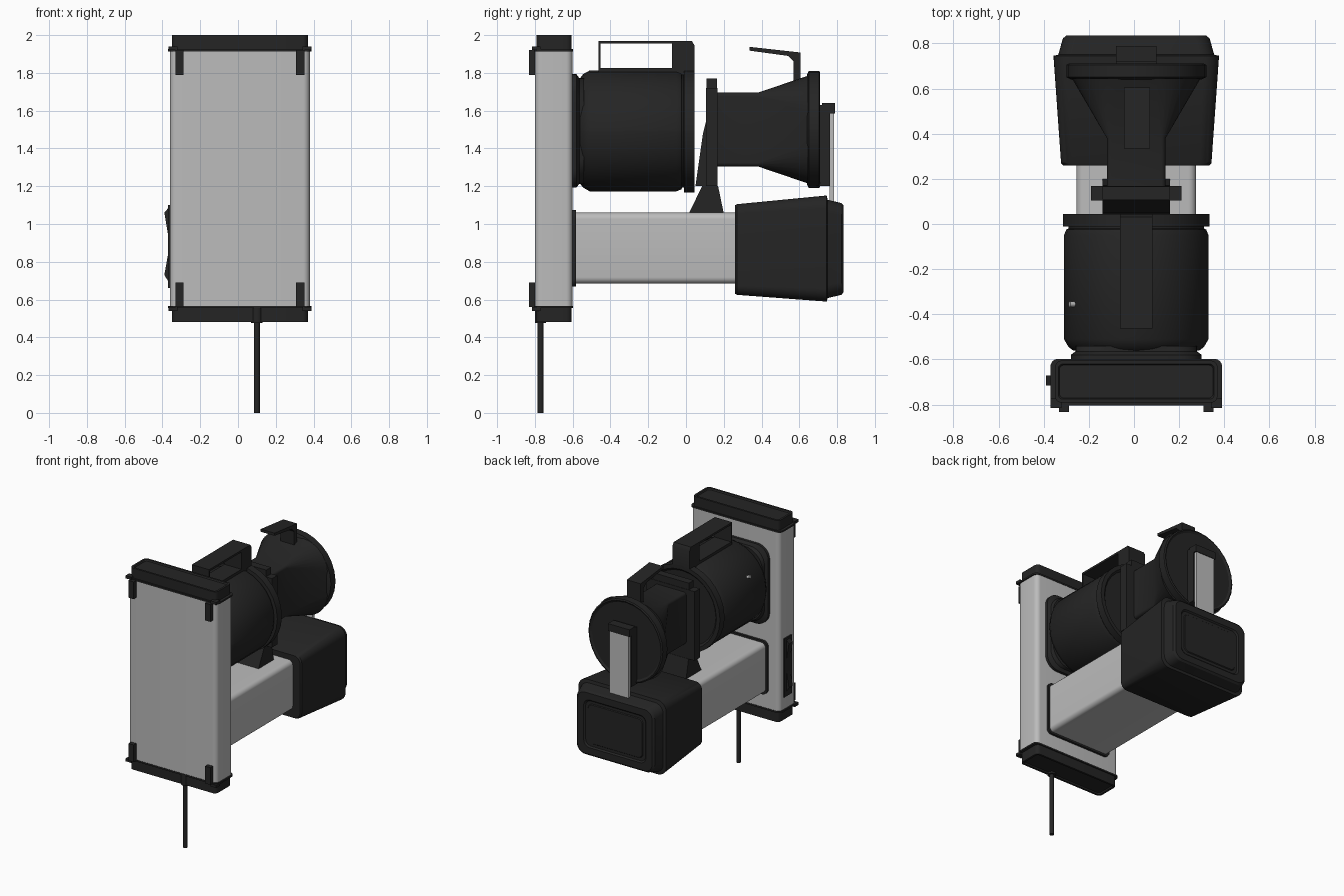
import bpy, bmesh, math
from mathutils import Vector

if "Cube" in bpy.data.objects:
    bpy.data.objects.remove(bpy.data.objects["Cube"])

CX = 0.01   # shared centre line of all parts


def material(name, v):
    m = bpy.data.materials.new(name)
    m.diffuse_color = (v, v, v, 1)
    m.use_nodes = True
    m.node_tree.nodes["Principled BSDF"].inputs["Base Color"].default_value = m.diffuse_color
    return m


GREY = material("light grey metal", 0.5)
BLACK = material("black plastic", 0.018)


def finish(bm, name, mat):
    bmesh.ops.recalc_face_normals(bm, faces=bm.faces)
    me = bpy.data.meshes.new(name)
    bm.to_mesh(me)
    bm.free()
    ob = bpy.data.objects.new(name, me)
    bpy.context.collection.objects.link(ob)
    me.materials.append(mat)
    bpy.context.view_layer.objects.active = ob
    for o in bpy.context.selected_objects:
        o.select_set(False)
    ob.select_set(True)
    bpy.ops.object.shade_smooth_by_angle(angle=math.radians(32))
    return ob


def rounded(hu, hv, r, n=8):
    """Rounded rectangle outline, a circle when r equals both half sizes."""
    pts = []
    for k, (su, sv) in enumerate(((1, 1), (-1, 1), (-1, -1), (1, -1))):
        for i in range(n):
            a = math.pi / 2 * (k + i / (n - 1) * 0.98 + 0.01)
            pts.append((su * (hu - r) + r * math.cos(a), sv * (hv - r) + r * math.sin(a)))
    return pts


def loft(name, mat, sections, axis="y", centre=0.0):
    """Skin rounded sections (position, half u, half v, radius[, centre v])."""
    bm = bmesh.new()
    rings = []
    for s in sections:
        p, hu, hv, r = s[:4]
        c = s[4] if len(s) > 4 else centre
        rings.append([bm.verts.new((CX + u, p, c + v) if axis == "y" else (CX + u, c + v, p))
                      for u, v in rounded(hu, hv, r)])
    for a, b in zip(rings, rings[1:]):
        for i in range(len(a)):
            j = (i + 1) % len(a)
            bm.faces.new((a[i], a[j], b[j], b[i]))
    bm.faces.new(rings[0])
    bm.faces.new(rings[-1])
    return finish(bm, name, mat)


def prism(name, mat, profile, x0, x1):
    """Extrude a (y, z) outline from x0 to x1."""
    bm = bmesh.new()
    f = bm.faces.new([bm.verts.new((x0, y, z)) for y, z in profile])
    new = bmesh.ops.extrude_face_region(bm, geom=[f])["geom"]
    bmesh.ops.translate(bm, vec=(x1 - x0, 0, 0),
                        verts=[g for g in new if isinstance(g, bmesh.types.BMVert)])
    return finish(bm, name, mat)


def box(name, mat, x0, x1, y0, y1, z0, z1):
    return prism(name, mat, [(y0, z0), (y1, z0), (y1, z1), (y0, z1)], x0, x1)


def cylinder(name, mat, r, a, b, n=16):
    bm = bmesh.new()
    a, b = Vector(a), Vector(b)
    bmesh.ops.create_cone(bm, cap_ends=True, segments=n, radius1=r, radius2=r, depth=(b - a).length)
    bm.transform((b - a).to_track_quat("Z", "Y").to_matrix().to_4x4())
    bmesh.ops.translate(bm, vec=(a + b) / 2, verts=bm.verts)
    return finish(bm, name, mat)


# Tall front housing with end caps, lips and corner clips
loft("housing", GREY, [(0.56, 0.37, 0.1, 0.035), (1.92, 0.37, 0.1, 0.035)], "z", -0.7)
for side, z0, d in (("top", 1.92, 1), ("bottom", 0.56, -1)):
    loft(side + "_lip", BLACK, [(z0 - 0.006 * d, 0.38, 0.103, 0.035),
                                (z0 + 0.006 * d, 0.38, 0.103, 0.035)], "z", -0.7)
    loft(side + "_cap", BLACK, [(z0, 0.36, 0.093, 0.03), (z0 + 0.08 * d, 0.36, 0.093, 0.03),
                                (z0 + 0.08 * d, 0.345, 0.078, 0.02),
                                (z0 + 0.07 * d, 0.34, 0.073, 0.02)], "z", -0.698)
    for s in (-1, 1):
        x = CX + s * 0.32
        lo, hi = sorted((z0, z0 - 0.13 * d))
        box(side + "_clip", BLACK, x - 0.022, x + 0.022, -0.832, -0.78, lo, hi)
        x = CX + s * 0.355
        box(side + "_corner", BLACK, x - 0.024, x + 0.024, -0.815, -0.77,
            *sorted((z0, z0 + 0.02 * d)))

# Power cable
cylinder("cable", BLACK, 0.016, (0.1, -0.77, 0), (0.1, -0.77, 0.56))
cylinder("cable_collar", BLACK, 0.03, (0.1, -0.77, 0.475), (0.1, -0.77, 0.56))

# Switch panel with two rockers
box("switch_panel", BLACK, -0.37, -0.355, -0.735, -0.645, 0.66, 1.1)
for z, tip in ((0.78, 0.73), (1.0, 1.06)):
    bm = bmesh.new()
    pts = [(-0.365, z - 0.09), (-0.365, z + 0.09), (-0.39, tip)]
    lo, hi = [[bm.verts.new((x, y, zz)) for x, zz in pts] for y in (-0.715, -0.67)]
    bm.faces.new(lo)
    bm.faces.new(hi)
    for i in range(3):
        j = (i + 1) % 3
        bm.faces.new((lo[i], lo[j], hi[j], hi[i]))
    finish(bm, "rocker_switch", BLACK)

# Lower arm with flange and flared end cover
loft("arm_flange", BLACK, [(-0.605, 0.278, 0.202, 0.04), (-0.583, 0.278, 0.202, 0.04)], centre=0.872)
loft("arm", GREY, [(-0.6, 0.265, 0.188, 0.035), (0.3, 0.265, 0.188, 0.035)], centre=0.872)
loft("end_cover", BLACK, [(0.26, 0.325, 0.235, 0.05, 0.865), (0.27, 0.333, 0.24, 0.05, 0.865),
                          (0.735, 0.366, 0.28, 0.07, 0.87), (0.745, 0.366, 0.28, 0.07, 0.87),
                          (0.75, 0.345, 0.26, 0.07, 0.868), (0.822, 0.325, 0.243, 0.07, 0.868),
                          (0.834, 0.31, 0.23, 0.06, 0.868), (0.834, 0.26, 0.18, 0.05, 0.868),
                          (0.824, 0.25, 0.17, 0.045, 0.868), (0.824, 0.23, 0.15, 0.04, 0.868),
                          (0.83, 0.225, 0.145, 0.035, 0.868)])

# Upper lamp drum with squared mounting flange and rear ring
ZL = 1.493
loft("drum_flange", BLACK, [(-0.605, 0.29, 0.3, 0.1), (-0.58, 0.29, 0.3, 0.1),
                            (-0.565, 0.27, 0.28, 0.12), (-0.54, 0.27, 0.28, 0.15)], centre=ZL)
loft("lamp_drum", BLACK, [(y, r, r, r) for y, r in
     ((-0.56, 0.28), (-0.545, 0.3), (-0.51, 0.32), (-0.05, 0.32), (-0.025, 0.31),
      (-0.02, 0.3), (-0.012, 0.3), (-0.01, 0.325), (0.045, 0.325), (0.045, 0.295),
      (0.03, 0.28))], centre=ZL)
cylinder("drum_pin", GREY, 0.012, (-0.24, -0.355, 1.64), (-0.285, -0.355, 1.66))

# Carrying handle
HX = (-0.062, 0.082)
box("handle_top", BLACK, *HX, -0.462, 0.03, 1.955, 1.97)
box("handle_front", BLACK, *HX, -0.462, -0.452, 1.81, 1.96)
box("handle_base", BLACK, *HX, -0.462, 0.0, 1.79, 1.825)
prism("handle_rear", BLACK, [(-0.075, 1.8), (0.045, 1.79), (0.045, 1.945), (0.03, 1.97),
                             (-0.075, 1.97)], *HX)

# Film gate, its wedge and its foot
box("gate_plate", BLACK, -0.19, 0.21, 0.105, 0.168, 1.2, 1.72)
box("gate_top", BLACK, -0.14, 0.16, 0.108, 0.165, 1.7, 1.77)
prism("gate_wedge", BLACK, [(0.05, 1.2), (0.11, 1.2), (0.11, 1.56), (0.09, 1.48)], -0.14, 0.16)
prism("gate_foot", BLACK, [(0.015, 1.055), (0.2, 1.055), (0.17, 1.2), (0.085, 1.2)], -0.14, 0.16)

# Square barrel flaring into the round lens hood
loft("lens_barrel", BLACK, [(0.16, 0.13, 0.195, 0.02), (0.38, 0.13, 0.195, 0.02),
                            (0.645, 0.285, 0.285, 0.2)], centre=1.5)
loft("lens_disc", BLACK, [(0.64, 0.29, 0.29, 0.29), (0.65, 0.31, 0.31, 0.31),
                          (0.705, 0.31, 0.31, 0.31), (0.71, 0.3, 0.3, 0.3),
                          (0.7, 0.285, 0.285, 0.285)], centre=1.5)

# Sighting bracket above the lens
prism("top_bracket", BLACK, [(0.605, 1.76), (0.605, 1.908), (0.335, 1.938), (0.335, 1.918),
                             (0.54, 1.89), (0.57, 1.86), (0.57, 1.73)], -0.045, 0.07)

# Rear strap and its backing
box("strap_backing", BLACK, -0.08, 0.1, 0.69, 0.762, 1.2, 1.63)
box("strap", GREY, -0.07, 0.09, 0.76, 0.784, 1.08, 1.59)
box("strap_hook", BLACK, -0.08, 0.1, 0.72, 0.788, 1.585, 1.64)
